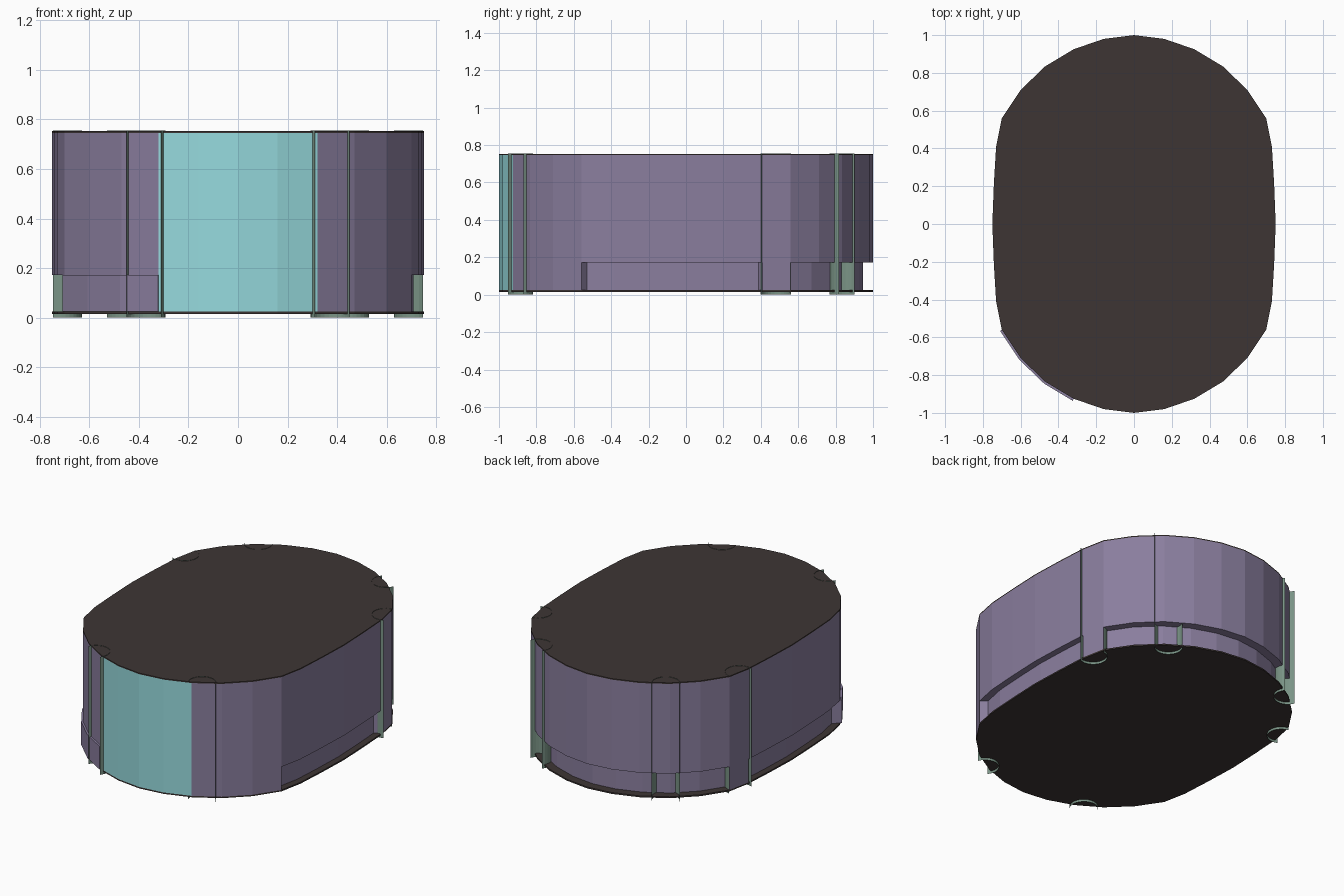
import bpy
import bmesh
from math import atan2, cos, sin, radians

cube = bpy.data.objects.get("Cube")
if cube:
    bpy.data.objects.remove(cube, do_unlink=True)


def material(name, rgb):
    lin = [((c / 255 + 0.055) / 1.055) ** 2.4 for c in rgb] + [1.0]
    m = bpy.data.materials.new(name)
    m.use_nodes = True
    m.diffuse_color = lin
    bsdf = m.node_tree.nodes["Principled BSDF"]
    bsdf.inputs["Base Color"].default_value = lin
    bsdf.inputs["Roughness"].default_value = 0.8
    return m


PURPLE = material("muted purple", (138, 126, 158))
TEAL = material("pale teal", (150, 218, 221))
GREEN = material("grey green", (122, 148, 134))
BROWN = material("dark brown", (61, 53, 52))


def finish(name, bm, mat):
    mesh = bpy.data.meshes.new(name)
    bm.to_mesh(mesh)
    bm.free()
    mesh.materials.append(mat)
    obj = bpy.data.objects.new(name, mesh)
    bpy.context.collection.objects.link(obj)
    return obj


def prism(name, points, z0, z1, mat):
    """Closed flat-sided solid from a plan outline."""
    bm = bmesh.new()
    face = bm.faces.new([bm.verts.new((x, y, z0)) for x, y in points])
    out = bmesh.ops.extrude_face_region(bm, geom=[face])
    top = [v for v in out["geom"] if isinstance(v, bmesh.types.BMVert)]
    bmesh.ops.translate(bm, verts=top, vec=(0, 0, z1 - z0))
    bmesh.ops.recalc_face_normals(bm, faces=bm.faces)
    return finish(name, bm, mat)


def curved_sheet(name, points, z0, z1, mat):
    """Thin upright sheet following a path."""
    bm = bmesh.new()
    cols = [(bm.verts.new((x, y, z0)), bm.verts.new((x, y, z1))) for x, y in points]
    for (a, b), (c, d) in zip(cols, cols[1:]):
        bm.faces.new((a, c, d, b))
    return finish(name, bm, mat)


def scaled(points, k):
    return [(x * k, y * k) for x, y in points]


# Oval plan: one quarter from side to back, mirrored around
quarter = [(0.75, 0), (0.742, 0.21), (0.73, 0.41), (0.70, 0.56), (0.60, 0.71),
           (0.47, 0.835), (0.32, 0.925), (0.16, 0.98), (0, 1)]
half = quarter + [(-x, y) for x, y in quarter[-2::-1]]
outline = half + [(-x, -y) for x, y in half[1:-1]]
front = [p for p in outline if p[1] < -0.9]
body = [p for p in outline if p[1] > -0.93]

FLOOR, LEDGE, ROOF = 0.02, 0.172, 0.75

# Top and bottom plates
prism("top_plate", outline, ROOF - 0.004, ROOF + 0.003, BROWN)
prism("bottom_plate", outline, FLOOR - 0.005, FLOOR + 0.004, BROWN)

# Upper wall, full-height front window and recessed lower wall
prism("upper_wall", body, LEDGE, ROOF - 0.004, PURPLE)
prism("front_window", front, FLOOR + 0.004, ROOF - 0.004, TEAL)
prism("lower_wall", scaled(body, 0.945), FLOOR, LEDGE, PURPLE)

# Flush lower panels at the front corners and under the side posts
corner = quarter[3:7]
cover = quarter[2:4]
for side, label, push in ((1, "left", 1.0), (-1, "right", 1.012)):
    path = [(side * x, -y) for x, y in corner]
    prism("front_panel_" + label, scaled(path, push) + scaled(path, 0.9)[::-1],
          FLOOR + 0.004, LEDGE, PURPLE)
    path = [(side * x, y) for x, y in cover]
    prism("side_cover_" + label, path + scaled(path, 0.9)[::-1],
          FLOOR + 0.004, LEDGE, PURPLE)

# Open half-tube posts let into the wall, hollow side facing out
places = [("front", (0.375, -0.90), (0.5, -0.86)),
          ("side", (0.712, 0.48), (0.95, 0.3)),
          ("back", (0.452, 0.85), (0.5, 0.86))]
for label, (cx, cy), (nx, ny) in places:
    for side, hand in ((1, "left"), (-1, "right")):
        inward = atan2(-ny, -nx)
        arc = []
        for i in range(17):
            a = inward + radians(-98 + 196 * i / 16)
            arc.append((side * (cx + 0.082 * cos(a)), cy + 0.082 * sin(a)))
        curved_sheet(f"{label}_post_{hand}", arc, 0, 0.755, GREEN)
